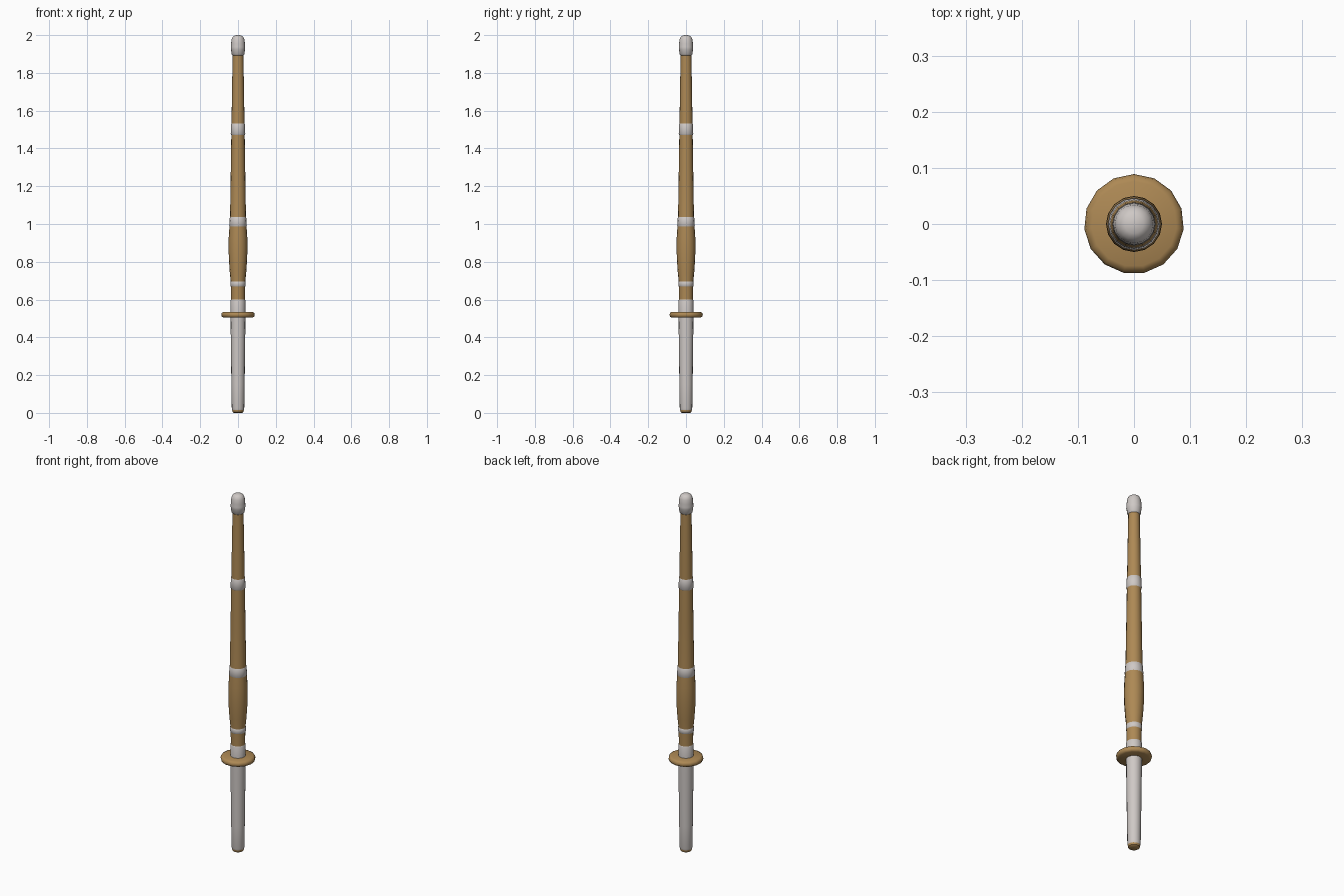
import bpy, bmesh, math

if "Cube" in bpy.data.objects:
    bpy.data.objects.remove(bpy.data.objects["Cube"])


def material(name, rgb):
    m = bpy.data.materials.new(name)
    m.diffuse_color = (*rgb, 1)
    m.use_nodes = True
    m.node_tree.nodes["Principled BSDF"].inputs["Base Color"].default_value = m.diffuse_color
    return m


BAMBOO = material("bamboo_tan", (0.42, 0.25, 0.09))
LEATHER = material("pale_leather", (0.62, 0.58, 0.56))


def lathe(name, profile, mat, sides=16, angle=40):
    """Closed solid of revolution from (radius, z) points, bottom to top."""
    bm = bmesh.new()
    rings = []
    for r, z in profile:
        rings.append([bm.verts.new((r * math.sin(2 * math.pi * i / sides),
                                    r * math.cos(2 * math.pi * i / sides), z))
                      for i in range(sides)])
    for a, b in zip(rings, rings[1:]):
        for i in range(sides):
            j = (i + 1) % sides
            bm.faces.new((a[i], a[j], b[j], b[i]))
    bm.faces.new(rings[0])
    bm.faces.new(rings[-1])
    bmesh.ops.recalc_face_normals(bm, faces=bm.faces)
    mesh = bpy.data.meshes.new(name)
    bm.to_mesh(mesh)
    bm.free()
    mesh.materials.append(mat)
    ob = bpy.data.objects.new(name, mesh)
    bpy.context.collection.objects.link(ob)
    bpy.ops.object.select_all(action='DESELECT')
    ob.select_set(True)
    bpy.context.view_layer.objects.active = ob
    bpy.ops.object.shade_smooth_by_angle(angle=math.radians(angle))
    return ob


def band(name, z0, z1, r0, r1):
    """Leather tie with softened rims."""
    e = 0.006
    lathe(name, [(r0 - 0.004, z0), (r0, z0 + e), (r1, z1 - e), (r1 - 0.004, z1)], LEATHER)


# wooden butt and leather grip
lathe("butt_end", [(0.022, 0.0), (0.029, 0.005), (0.032, 0.022)], BAMBOO)
lathe("grip", [(0.031, 0.016), (0.033, 0.024), (0.035, 0.15), (0.038, 0.38),
               (0.0395, 0.52), (0.0395, 0.594), (0.037, 0.60)], LEATHER)

# round hand guard
lathe("hand_guard", [(0.076, 0.504), (0.086, 0.509), (0.089, 0.519),
                     (0.086, 0.530), (0.076, 0.535)], BAMBOO, sides=15, angle=50)

# bamboo blade, swelling above the grip and tapering to the tip
lathe("bamboo_blade", [(0.037, 0.59), (0.0375, 0.66), (0.039, 0.70), (0.044, 0.75),
                       (0.048, 0.81), (0.050, 0.87), (0.049, 0.93), (0.045, 0.99),
                       (0.042, 1.04), (0.038, 1.30), (0.035, 1.50), (0.031, 1.75),
                       (0.028, 1.91)], BAMBOO)

# leather ties
band("lower_tie", 0.667, 0.70, 0.0405, 0.0405)
band("middle_tie", 0.983, 1.04, 0.0465, 0.0435)
band("upper_tie", 1.47, 1.535, 0.0385, 0.0365)

# tip cap with a raised seam
lathe("tip_cap", [(0.028, 1.893), (0.034, 1.899), (0.037, 1.925), (0.0385, 1.931),
                  (0.0375, 1.938), (0.037, 1.955), (0.034, 1.977), (0.028, 1.991),
                  (0.017, 1.998), (0.004, 2.0)], LEATHER)
